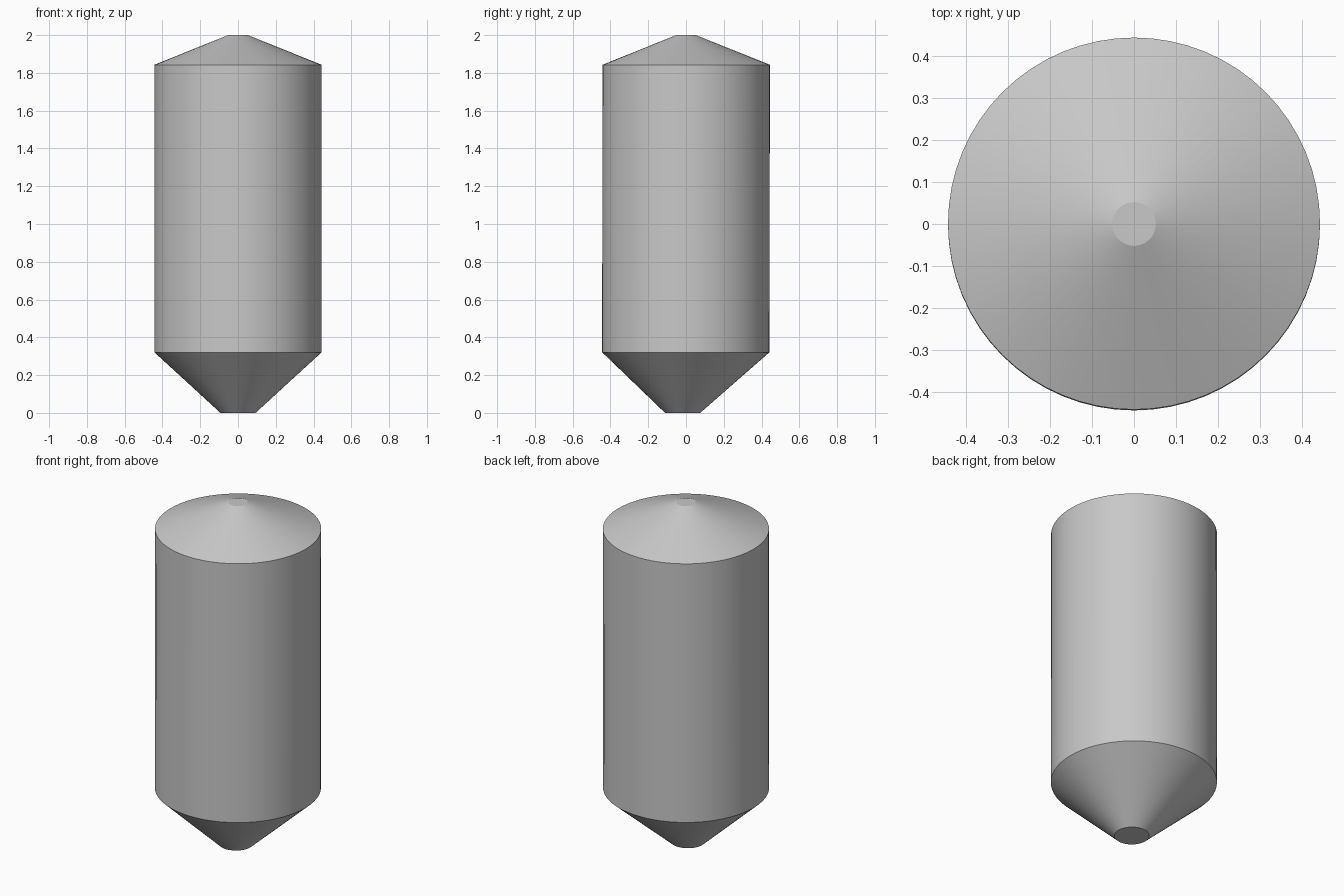
import bpy, bmesh, math

SIDES = 64

cube = bpy.data.objects.get("Cube")
if cube:
    bpy.data.objects.remove(cube, do_unlink=True)

# Single plain grey finish
grey = bpy.data.materials.new("light grey")
grey.use_nodes = True
colour = (0.58, 0.58, 0.58, 1)
grey.diffuse_color = colour
grey.node_tree.nodes["Principled BSDF"].inputs["Base Color"].default_value = colour


def ring(bm, radius, z, y):
    step = math.tau / SIDES
    return [bm.verts.new((radius * math.cos(i * step),
                          y + radius * math.sin(i * step), z))
            for i in range(SIDES)]


def section(name, low, high, cap=None):
    """Tapered wall between two rings (radius, z, y), with an optional flat end."""
    bm = bmesh.new()
    a, b = ring(bm, *low), ring(bm, *high)
    for i in range(SIDES):
        j = (i + 1) % SIDES
        bm.faces.new((a[i], a[j], b[j], b[i]))
    if cap == "top":
        bm.faces.new(b)
    elif cap == "bottom":
        bm.faces.new(a[::-1])
    mesh = bpy.data.meshes.new(name)
    bm.to_mesh(mesh)
    bm.free()
    mesh.materials.append(grey)
    obj = bpy.data.objects.new(name, mesh)
    bpy.context.collection.objects.link(obj)
    bpy.ops.object.select_all(action="DESELECT")
    obj.select_set(True)
    bpy.context.view_layer.objects.active = obj
    bpy.ops.object.shade_smooth_by_angle(angle=math.radians(20))


# Ring sizes: the outlet sits slightly towards the front
outlet = (0.093, 0, -0.018)
lower_rim = (0.443, 0.321, -0.001)
upper_rim = (0.443, 1.843, 0.001)
roof_top = (0.052, 2, 0)

section("hopper_cone", outlet, lower_rim, cap="bottom")
section("tank_body", lower_rim, upper_rim)
section("roof_cone", upper_rim, roof_top, cap="top")
